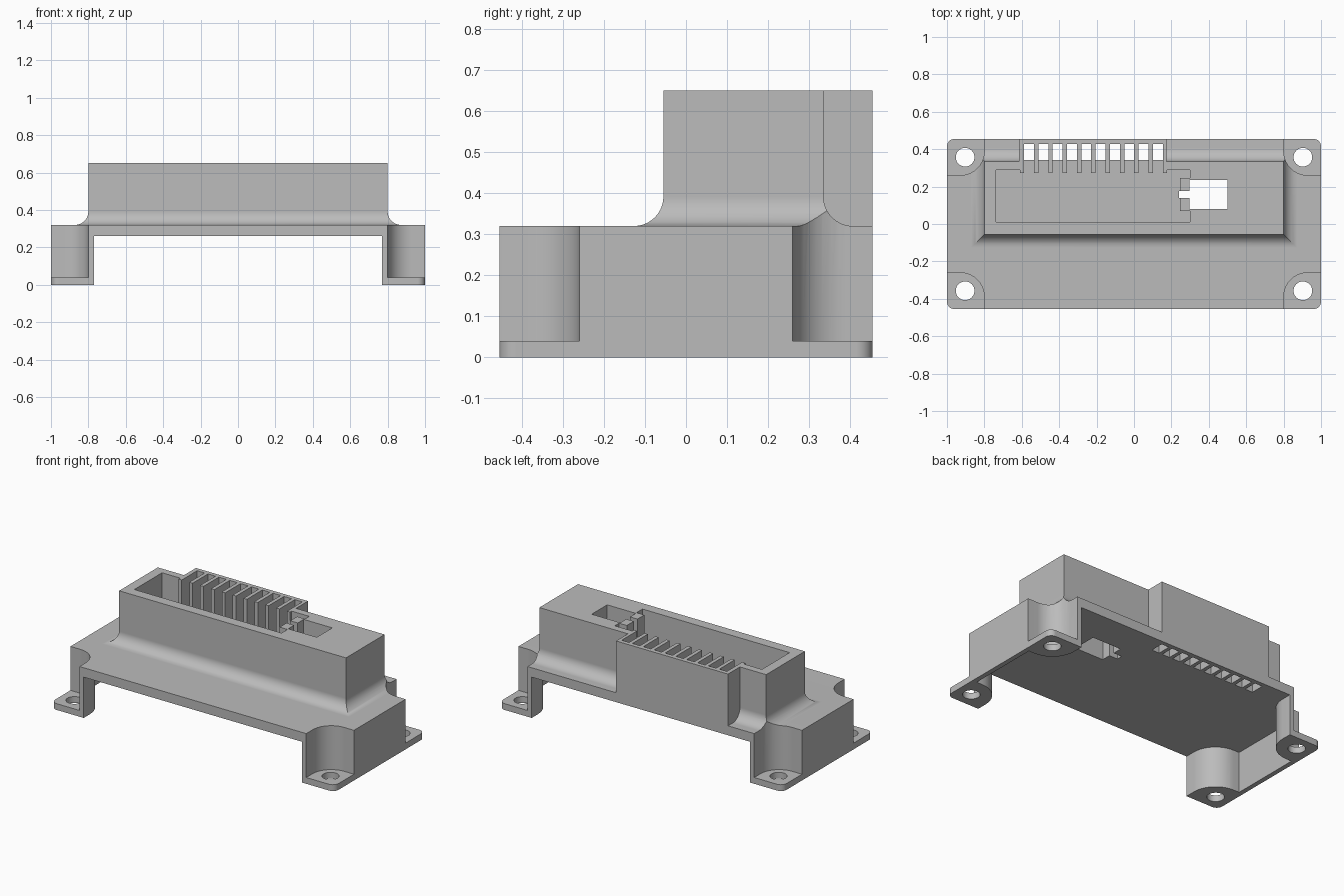
import bpy, bmesh
from math import sin, cos, pi

cube = bpy.data.objects.get("Cube")
if cube:
    bpy.data.objects.remove(cube, do_unlink=True)

grey = bpy.data.materials.new("plain grey")
grey.use_nodes = True
grey.diffuse_color = (0.5, 0.5, 0.5, 1)
grey.node_tree.nodes["Principled BSDF"].inputs["Base Color"].default_value = (0.5, 0.5, 0.5, 1)

TOP, DECK, CEILING, FLANGE = 0.65, 0.32, 0.26, 0.04
QUADRANTS = [(1, 1), (-1, 1), (-1, -1), (1, -1)]


def loft(name, loops):
    """Closed solid through a stack of equal loops of 3D points."""
    bm = bmesh.new()
    rings = [[bm.verts.new(p) for p in loop] for loop in loops]
    n = len(rings[0])
    bm.faces.new(rings[0])
    bm.faces.new(rings[-1])
    for low, high in zip(rings, rings[1:]):
        for i in range(n):
            j = (i + 1) % n
            bm.faces.new((low[i], low[j], high[j], high[i]))
    bmesh.ops.recalc_face_normals(bm, faces=bm.faces)
    mesh = bpy.data.meshes.new(name)
    bm.to_mesh(mesh)
    bm.free()
    mesh.materials.append(grey)
    obj = bpy.data.objects.new(name, mesh)
    bpy.context.collection.objects.link(obj)
    return obj


def prism(name, outline, z0, z1):
    return loft(name, [[(x, y, z) for x, y in outline] for z in (z0, z1)])


def rect(x0, x1, y0, y1):
    return [(x0, y0), (x1, y0), (x1, y1), (x0, y1)]


def arc(cx, cy, r, start, end, steps=10):
    angles = [start + (end - start) * i / steps for i in range(steps + 1)]
    return [(cx + r * cos(a), cy + r * sin(a)) for a in angles]


def combine(target, tool, operation):
    mod = target.modifiers.new(operation.lower(), "BOOLEAN")
    mod.operation, mod.solver, mod.object = operation, "EXACT", tool
    bpy.context.view_layer.objects.active = target
    bpy.ops.object.modifier_apply(modifier=mod.name)
    bpy.data.objects.remove(tool, do_unlink=True)


def cut(outline, z0, z1=1):
    combine(housing, prism("cutter", outline, z0, z1), "DIFFERENCE")


# Base block with rounded corners
outline = []
for i, (sx, sy) in enumerate(QUADRANTS):
    outline += arc(sx * 0.96, sy * 0.415, 0.04, i * pi / 2, (i + 1) * pi / 2, 6)
housing = prism("connector_housing", outline, 0, DECK)

# Tower with a flared foot
FLARE = 0.072
steps = [i * pi / 20 for i in range(11)]
levels = [(FLARE, DECK - 0.03)]
levels += [(FLARE * (1 - sin(t)), DECK + FLARE * (1 - cos(t))) for t in steps]
levels.append((0, TOP))
tower = loft("tower", [[(x, y, z) for x, y in rect(-0.8 - d, 0.8 + d, -0.055 - d, 0.335 + d)]
                       for d, z in levels])
combine(housing, tower, "UNION")

# Rear block that carries the comb
combine(housing, prism("rear_block", rect(-0.615, 0.175, 0.2, 0.455), 0.29, TOP), "UNION")

# Corner notches above the mounting flanges, and the screw holes
for sx, sy in QUADRANTS:
    notch = arc(0.93, 0.39, 0.13, 1.5 * pi, pi) + [(0.8, 0.6), (1.1, 0.6), (1.1, 0.26)]
    cut([(sx * x, sy * y) for x, y in notch], FLANGE)
    cut(arc(sx * 0.903, sy * 0.357, 0.05, 0, 2 * pi * 31 / 32, 31), -0.1, 0.1)

# Hollow underside, open at front and back, following the notches
cavity = []
for sx, sy in QUADRANTS:
    quarter = [(0.97, 0.23)] + arc(0.93, 0.39, 0.16, 1.5 * pi, pi) + [(0.77, 0.6)]
    quarter = [(sx * x, sy * y) for x, y in quarter]
    cavity += quarter if sx * sy > 0 else quarter[::-1]
cut(cavity, -0.1, CEILING)

# Socket pocket, with recesses beside the comb and around the divider
cut(rect(-0.738, 0.245, 0.01, 0.273), DECK)
cut(rect(-0.738, -0.61, 0.2, 0.289), DECK)
cut(rect(0.176, 0.3, 0.246, 0.289), DECK)
cut(rect(0.2, 0.3, 0.01, 0.07), DECK)

# Comb of slots, each open to the underside at the rear
for i in range(10):
    x = -0.588 + i * 0.0766
    cut(rect(x, x + 0.053, 0.25, 0.428), DECK)
    cut(rect(x, x + 0.053, 0.342, 0.428), 0.2)

# Square through hole and the slit in its divider
cut(rect(0.298, 0.5, 0.08, 0.236), 0.2)
cut(rect(0.24, 0.32, 0.139, 0.176), 0.2)

# Smooth curves, sharp edges
for o in bpy.context.selected_objects:
    o.select_set(False)
housing.select_set(True)
bpy.context.view_layer.objects.active = housing
bpy.ops.object.shade_smooth_by_angle(angle=pi / 6)
weighted = housing.modifiers.new("weighted_normals", "WEIGHTED_NORMAL")
weighted.keep_sharp = True
